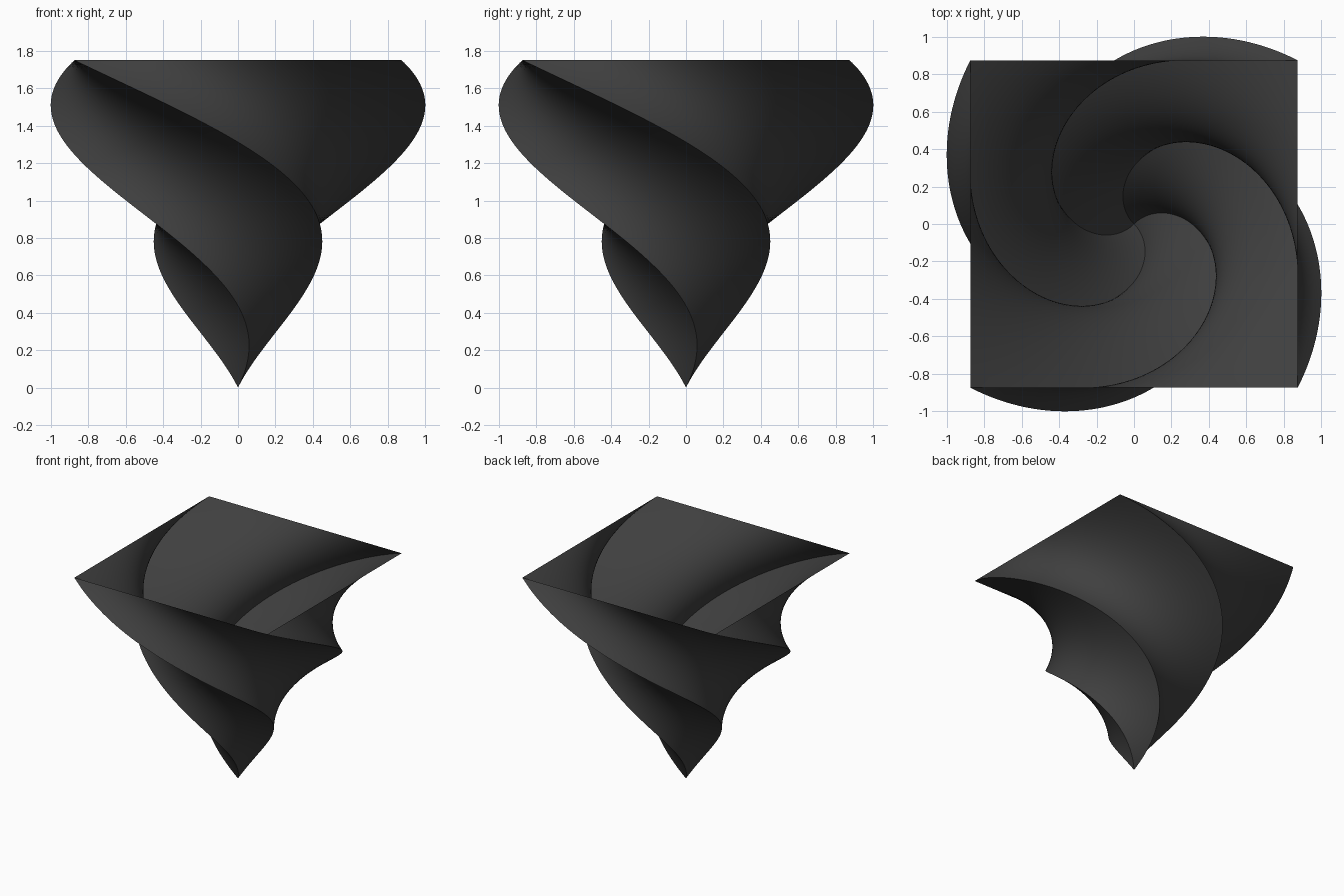
import bpy, bmesh, math

if "Cube" in bpy.data.objects:
    bpy.data.objects.remove(bpy.data.objects["Cube"])

HEIGHT = 1.75      # apex at z = 0, open square rim at the top
HALF = 0.875       # half side of the rim
TWIST = math.pi    # total twist from rim to apex
ROWS, CUTS = 128, 16


def square_outline(cuts):
    """Points round a square of half side 1, each side divided evenly."""
    corners = [(1, 1), (-1, 1), (-1, -1), (1, -1)]
    pts = []
    for i, (ax, ay) in enumerate(corners):
        bx, by = corners[(i + 1) % 4]
        pts += [(ax + (bx - ax) * k / cuts, ay + (by - ay) * k / cuts) for k in range(cuts)]
    return pts


# Twisted square funnel: scaled and turned square rings from apex to rim
bm = bmesh.new()
outline = square_outline(CUTS)
n = len(outline)
apex = bm.verts.new((0, 0, 0))
previous = None
for row in range(1, ROWS + 1):
    t = row / ROWS
    c, s = math.cos(TWIST * (1 - t)), math.sin(TWIST * (1 - t))
    r = HALF * t
    ring = [bm.verts.new((r * (x * c - y * s), r * (x * s + y * c), HEIGHT * t)) for x, y in outline]
    for i in range(n):
        j = (i + 1) % n
        if previous is None:
            bm.faces.new((apex, ring[j], ring[i]))
        else:
            bm.faces.new((previous[i], previous[j], ring[j], ring[i]))
    previous = ring

mesh = bpy.data.meshes.new("twisted_funnel")
bm.to_mesh(mesh)
bm.free()
funnel = bpy.data.objects.new("twisted_funnel", mesh)
bpy.context.collection.objects.link(funnel)

# Dark surface
dark = bpy.data.materials.new("dark_grey")
dark.diffuse_color = (0.05, 0.05, 0.05, 1)
dark.use_nodes = True
dark.node_tree.nodes["Principled BSDF"].inputs["Base Color"].default_value = dark.diffuse_color
mesh.materials.append(dark)

# Smooth walls, sharp spiral edges
bpy.context.view_layer.objects.active = funnel
funnel.select_set(True)
bpy.ops.object.shade_smooth_by_angle(angle=math.radians(30))
